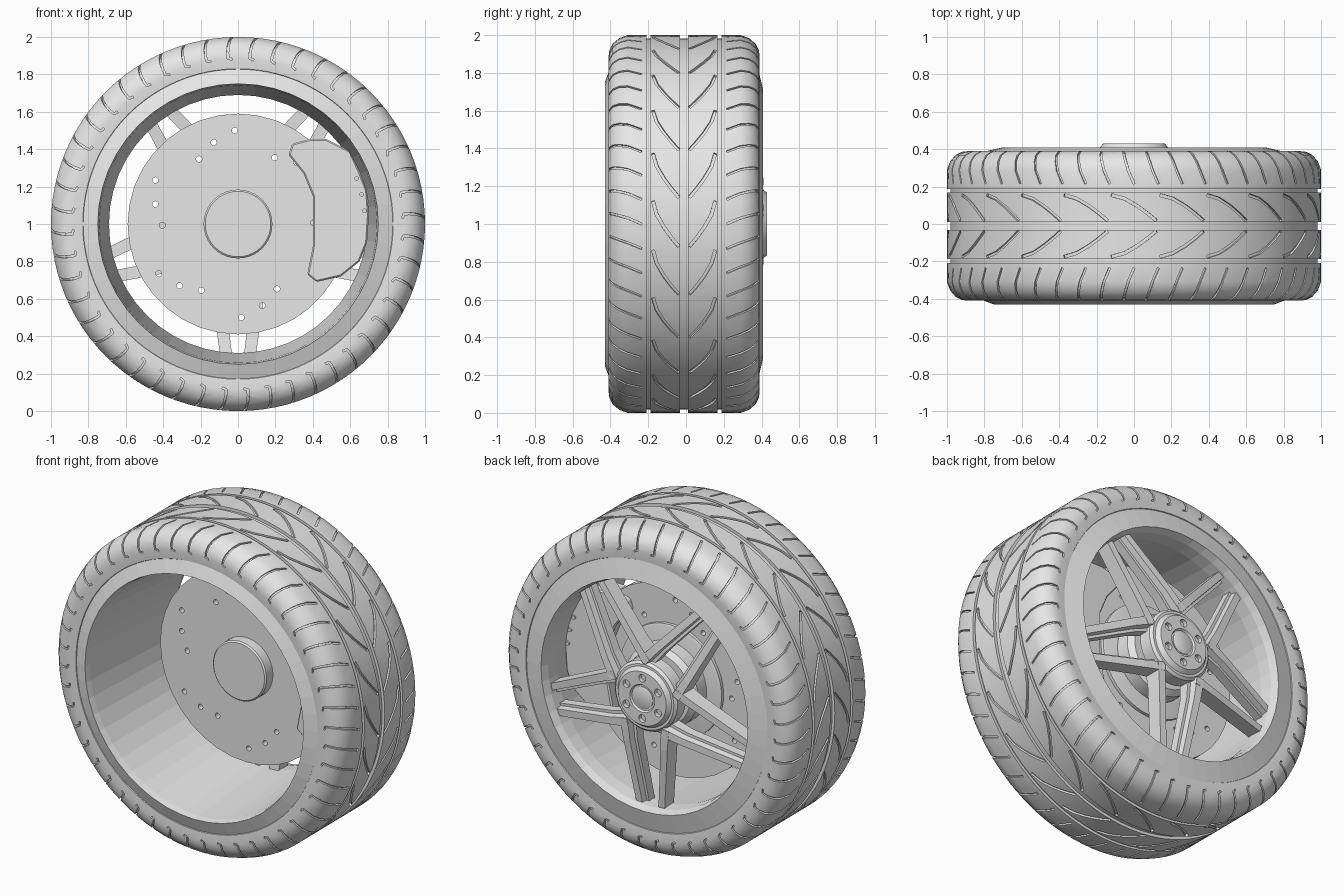
import bpy, bmesh, math
from math import sin, cos, pi, radians
from mathutils import Vector

if "Cube" in bpy.data.objects:
    bpy.data.objects.remove(bpy.data.objects["Cube"], do_unlink=True)

GREY = 0.8
grey = bpy.data.materials.new("plain_grey")
grey.use_nodes = True
grey.diffuse_color = (GREY, GREY, GREY, 1)
grey.node_tree.nodes["Principled BSDF"].inputs["Base Color"].default_value = (GREY, GREY, GREY, 1)


def polar(r, a, y):
    """Point around the wheel axle, which runs along y at z = 1."""
    return Vector((r * cos(a), y, 1 + r * sin(a)))


def finish(name, bm):
    bmesh.ops.recalc_face_normals(bm, faces=bm.faces)
    mesh = bpy.data.meshes.new(name)
    bm.to_mesh(mesh)
    bm.free()
    mesh.materials.append(grey)
    obj = bpy.data.objects.new(name, mesh)
    bpy.context.collection.objects.link(obj)
    return obj


def loft(bm, rings, loop=False):
    """Skin a list of point rings; cap the ends unless it loops."""
    rows = [[bm.verts.new(p) for p in ring] for ring in rings]
    n = len(rows[0])
    pairs = list(zip(rows, rows[1:])) + ([(rows[-1], rows[0])] if loop else [])
    for a, b in pairs:
        for i in range(n):
            bm.faces.new((a[i], a[(i + 1) % n], b[(i + 1) % n], b[i]))
    if not loop:
        bm.faces.new(rows[0])
        bm.faces.new(rows[-1])


def lathe(name, profile, segs, loop=False):
    bm = bmesh.new()
    loft(bm, [[polar(r, 2 * pi * i / segs, y) for i in range(segs)] for r, y in profile], loop)
    return finish(name, bm)


def pegs(name, spots, radius, y0, y1, sides=12):
    """Small cylinders along y at (r, angle) spots."""
    bm = bmesh.new()
    for r, a in spots:
        c = polar(r, a, 0)
        loft(bm, [[c + Vector((radius * cos(t), y, radius * sin(t)))
                   for t in [2 * pi * i / sides for i in range(sides)]] for y in (y0, y1)])
    return finish(name, bm)


def cut(obj, cutter):
    cutter.hide_render = True
    mod = obj.modifiers.new("cut", 'BOOLEAN')
    mod.operation, mod.solver, mod.object = 'DIFFERENCE', 'EXACT', cutter
    bpy.context.view_layer.update()
    deps = bpy.context.evaluated_depsgraph_get()
    mesh = bpy.data.meshes.new_from_object(obj.evaluated_get(deps))
    obj.modifiers.clear()
    obj.data = mesh
    bpy.data.objects.remove(cutter, do_unlink=True)


def smooth(obj, angle=30):
    bpy.ops.object.select_all(action='DESELECT')
    obj.select_set(True)
    bpy.context.view_layer.objects.active = obj
    bpy.ops.object.shade_smooth_by_angle(angle=radians(angle))


# Tyre: half profile as (offset, radius), mirrored about the tyre's middle
MID = -0.01
half = [(0.021, 0.982), (0.021, 1), (0.178, 1), (0.178, 0.982), (0.198, 0.982), (0.198, 1),
        (0.30, 1), (0.345, 0.983), (0.378, 0.955), (0.396, 0.92), (0.40, 0.885),
        (0.395, 0.83), (0.34, 0.80)]
section = [(r, MID - o) for o, r in reversed(half)] + [(r, MID + o) for o, r in half]
tyre = lathe("tyre", section, 96, loop=True)


# Tread grooves: paths of (turn, offset, radius, lean of the surface in degrees)
def groove(bm, path, side, start, width, depth):
    pts = [polar(r, start + t, MID + side * o) for t, o, r, lean in path]
    rings = []
    for i, (t, o, r, lean) in enumerate(path):
        k = radians(lean)
        n = polar(cos(k), start + t, side * sin(k)) - Vector((0, 0, 1))
        along = (pts[min(i + 1, len(pts) - 1)] - pts[max(i - 1, 0)]).normalized()
        w = n.cross(along).normalized() * width / 2
        rings.append([pts[i] - w - n * depth, pts[i] + w - n * depth,
                      pts[i] + w + n * 0.012, pts[i] - w + n * 0.012])
    loft(bm, rings)


chevron = [(0.122, 0.165, 1, 0), (0.05, 0.145, 1, 0), (-0.02, 0.105, 1, 0),
           (-0.075, 0.065, 1, 0), (-0.12, 0.028, 1, 0)]
shoulder = [(0, 0.225, 1, 0), (0.03, 0.295, 1, 10), (0.045, 0.345, 0.983, 30),
            (0.055, 0.378, 0.955, 52), (0.06, 0.396, 0.92, 74), (0.06, 0.40, 0.888, 90),
            (0.035, 0.40, 0.88, 90)]
bm = bmesh.new()
PITCHES = 24
for side in (-1, 1):
    for i in range(PITCHES):
        a = 2 * pi * i / PITCHES
        groove(bm, chevron, side, a, 0.016, 0.014)
        for step in (0, pi / PITCHES):
            groove(bm, shoulder, side, a + step, 0.011, 0.011)
cut(tyre, finish("groove_cutter", bm))
smooth(tyre)

# Rim: sloped flanges and a tapering barrel
lathe("rim", [(0.83, -0.40), (0.75, -0.43), (0.742, -0.39), (0.69, 0.28), (0.695, 0.36),
              (0.71, 0.408), (0.83, 0.38), (0.79, 0.30), (0.79, -0.32)], 48, loop=True)

# Spokes: five pairs of stepped arms that meet their neighbours near the hub
step_section = [(-0.03, 0), (0.012, 0), (0.018, -0.035), (0.034, -0.035),
                (0.034, -0.09), (-0.03, -0.09)]
bm = bmesh.new()
for k in range(5):
    turn = 2 * pi * k / 5
    for side in (-1, 1):
        rings = []
        for x, z, y, scale in ((0.13, -0.17, 0.41, 1.25), (0.118, -0.30, 0.40, 1.1),
                               (0.064, -0.715, 0.345, 1)):
            ring = []
            for w, d in step_section:
                px = side * (x - w * scale)
                ring.append((px * cos(turn) - z * sin(turn), y + d * scale,
                             1 + px * sin(turn) + z * cos(turn)))
            rings.append(ring)
        loft(bm, rings)
finish("spokes", bm)

# Hub: core, domed front with lug recesses, centre cap
smooth(lathe("hub_core", [(0.19, 0.29), (0.215, 0.31), (0.215, 0.39), (0.20, 0.405)], 40))
hub = lathe("hub_face", [(0.185, 0.33), (0.185, 0.405), (0.165, 0.43), (0.085, 0.43), (0.078, 0.418)], 40)
lugs = [(0.125, radians(90 + 60 * i)) for i in range(6)]
cut(hub, pegs("lug_cutter", lugs, 0.024, 0.39, 0.45))
smooth(hub)
smooth(pegs("lug_bolts", lugs, 0.015, 0.38, 0.41, 6))
smooth(lathe("centre_cap", [(0.068, 0.40), (0.068, 0.422), (0.055, 0.428)], 32))

# Brake disc with drilled spiral rows, raised hat and axle
disc = lathe("brake_disc", [(0.59, 0.08), (0.59, 0.13)], 36)
holes = [(r, radians(a + 60 * i)) for i in range(6)
         for r, a in ((0.5, 92), (0.455, 106.5), (0.405, 121))]
cut(disc, pegs("hole_cutter", holes, 0.016, 0.0, 0.2))
smooth(lathe("disc_step", [(0.35, 0.12), (0.35, 0.15), (0.335, 0.155)], 40))
smooth(lathe("disc_hat", [(0.25, 0.14), (0.25, 0.24), (0.22, 0.27), (0.15, 0.27), (0.15, 0.31)], 40))
smooth(lathe("axle_boss", [(0.175, 0.01), (0.184, 0.018), (0.184, 0.10)], 40))

# Caliper straddling the disc on the left side
outline = [(0.27, 1.37), (0.29, 1.43), (0.39, 1.455), (0.47, 1.455), (0.60, 1.39), (0.65, 1.28),
           (0.69, 1.18), (0.70, 1.05), (0.69, 0.90), (0.65, 0.80), (0.55, 0.72), (0.42, 0.69),
           (0.37, 0.73), (0.40, 0.88), (0.40, 1.15), (0.35, 1.27)]
bm = bmesh.new()
loft(bm, [[(x, y, z) for x, z in outline] for y in (0.04, 0.19)])
caliper = finish("brake_caliper", bm)
bevel = caliper.modifiers.new("soft_edges", 'BEVEL')
bevel.width = 0.008
smooth(pegs("caliper_bolts", [(0.68, radians(a)) for a in (6, 13.5, 21)], 0.012, 0.03, 0.2))
